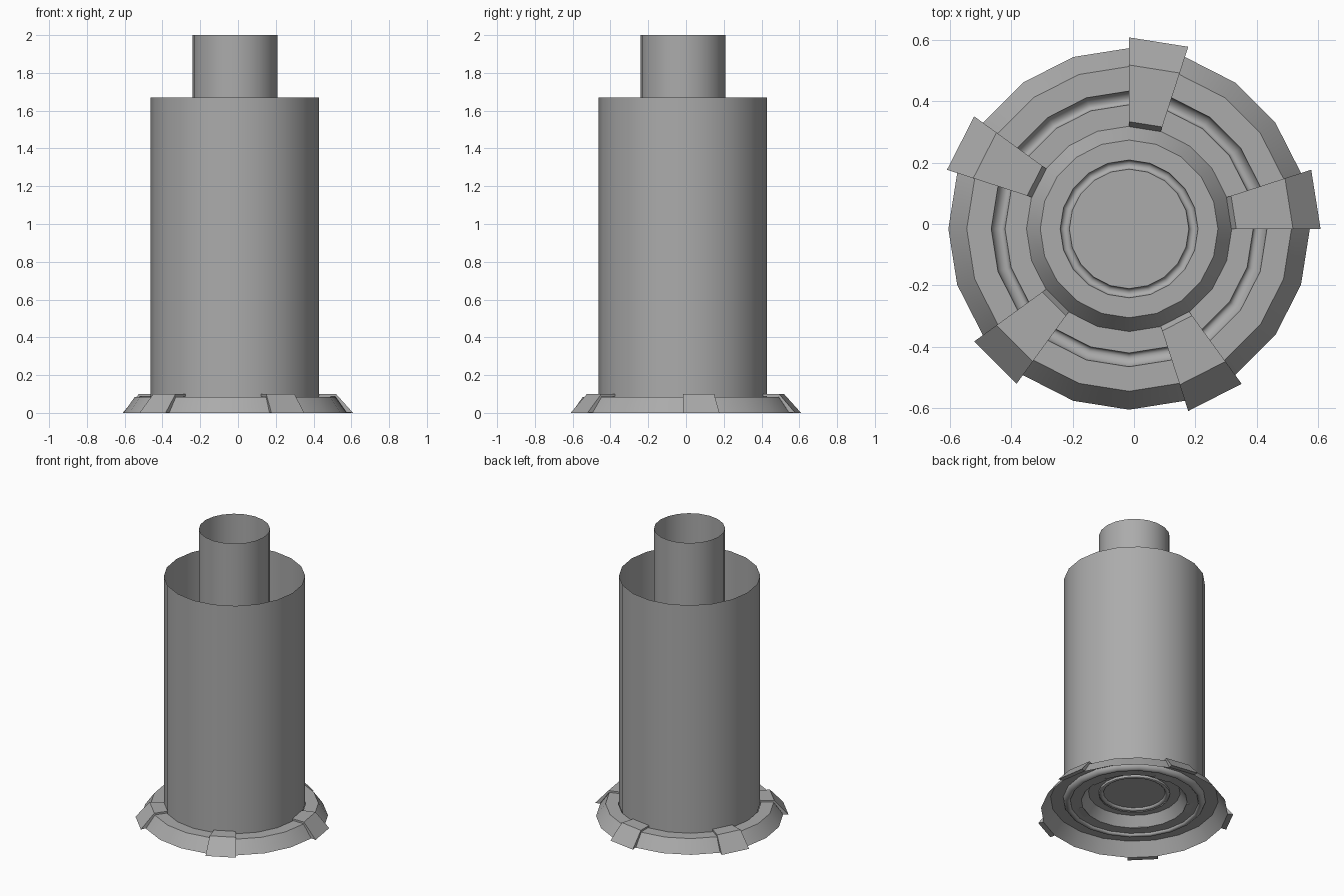
import bpy, bmesh, math

cube = bpy.data.objects.get("Cube")
if cube:
    bpy.data.objects.remove(cube, do_unlink=True)

SIDES = 20
STEP = math.tau / SIDES
AXIS = (-0.016, -0.016, 0)
GREY = (0.41, 0.41, 0.41, 1)

grey = bpy.data.materials.new("mid_grey")
grey.use_nodes = True
grey.diffuse_color = GREY
grey.node_tree.nodes["Principled BSDF"].inputs["Base Color"].default_value = GREY


def finish(bm, name, smooth=True):
    """Turn a bmesh into a placed, shaded object."""
    bmesh.ops.remove_doubles(bm, verts=bm.verts, dist=0.0005)
    mesh = bpy.data.meshes.new(name)
    bm.to_mesh(mesh)
    bm.free()
    mesh.materials.append(grey)
    ob = bpy.data.objects.new(name, mesh)
    ob.location = AXIS
    bpy.context.collection.objects.link(ob)
    if smooth:
        bpy.ops.object.select_all(action="DESELECT")
        ob.select_set(True)
        bpy.context.view_layer.objects.active = ob
        bpy.ops.object.shade_smooth_by_angle(angle=math.radians(35))


def sweep(bm, profile, first=0, count=SIDES):
    """Revolve an (r, z) profile over a number of facets."""
    rings = [[bm.verts.new((r * math.cos(i * STEP), r * math.sin(i * STEP), z))
              for r, z in profile] for i in range(first, first + count + 1)]
    for a, b in zip(rings, rings[1:]):
        for j in range(len(profile) - 1):
            bm.faces.new((a[j], b[j], b[j + 1], a[j + 1]))
    return rings


def groove(r_out, z_out, r_in, z_in, segments=8):
    """Rounded channel between two points of a profile."""
    points = []
    for i in range(segments + 1):
        a = math.pi * i / segments
        t = (1 - math.cos(a)) / 2
        sag = (r_out - r_in) / 2 * math.sin(a)
        points.append((r_out + (r_in - r_out) * t, z_out + (z_in - z_out) * t - sag))
    return points


# Dished base: sloped rim, rounded grooves, raised centre
base_profile = [(0.59, 0), (0.53, 0.085), *groove(0.45, 0.085, 0.405, 0.07),
                (0.335, 0.07), (0.29, 0.135), *groove(0.225, 0.135, 0.195, 0.135)]
bm = bmesh.new()
rings = sweep(bm, base_profile)
bm.faces.new([ring[-1] for ring in rings[:-1]])
finish(bm, "dished_base")

# Open tubes, one inside the other
for name, radius, low, high in (("outer_tube", 0.446, 0.08, 1.67),
                                ("inner_tube", 0.224, 0.12, 2.0)):
    bm = bmesh.new()
    sweep(bm, [(radius, low), (radius, high)])
    finish(bm, name)

# Five raised clamps, each one facet wide, seated on the base
clamp_profile = [(0.625, 0), (0.535, 0.1), (0.35, 0.1), (0.33, 0.065),
                 (0.405, 0.073), (0.45, 0.088), (0.53, 0.088), (0.59, 0.003), (0.625, 0)]
for k in range(5):
    bm = bmesh.new()
    left, right = sweep(bm, clamp_profile, first=4 * k, count=1)
    bm.faces.new(left[:-1])
    bm.faces.new(right[-2::-1])
    finish(bm, f"clamp_{k + 1}", smooth=False)
